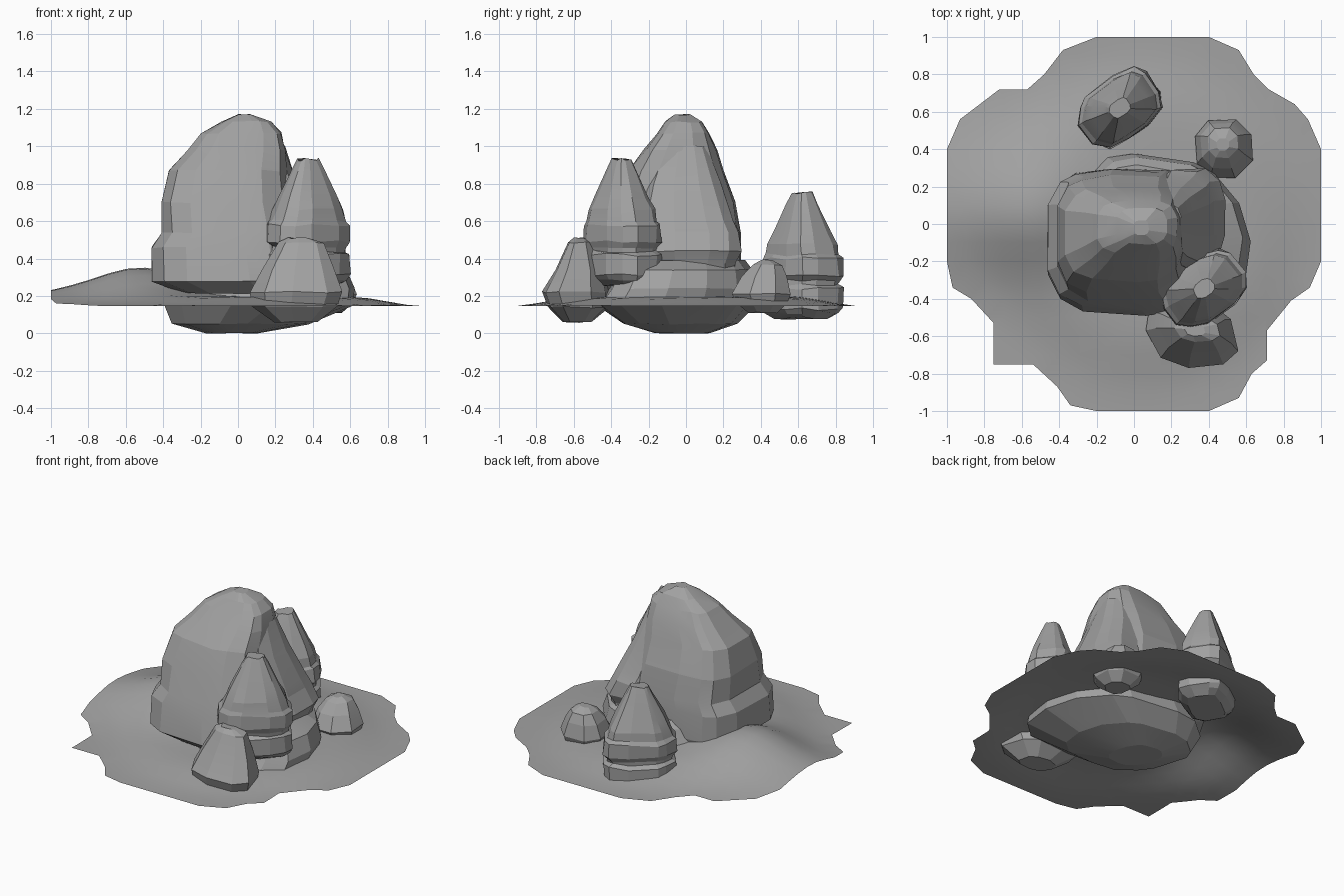
import bpy, bmesh, math, random
from mathutils import Vector

cube = bpy.data.objects.get("Cube")
if cube:
    bpy.data.objects.remove(cube, do_unlink=True)

rng = random.Random(4)

stone = bpy.data.materials.new("stone_grey")
stone.use_nodes = True
grey = (0.36, 0.36, 0.36, 1)
stone.diffuse_color = grey
for node in stone.node_tree.nodes:
    if node.type == 'BSDF_PRINCIPLED':
        node.inputs["Base Color"].default_value = grey


def finish(name, bm, angle):
    mesh = bpy.data.meshes.new(name)
    bm.to_mesh(mesh)
    bm.free()
    mesh.materials.append(stone)
    obj = bpy.data.objects.new(name, mesh)
    bpy.context.collection.objects.link(obj)
    bpy.ops.object.select_all(action='DESELECT')
    obj.select_set(True)
    bpy.context.view_layer.objects.active = obj
    bpy.ops.object.shade_smooth_by_angle(angle=math.radians(angle))
    return obj


def power(v, p):
    return math.copysign(abs(v) ** p, v)


def rock(name, rings, sides, square=0.7, rough=0.04, shear=0.0, turn=0.0):
    """Loft chiselled rings, each given as (z, x min, x max, y min, y max)."""
    bm = bmesh.new()
    # Whole columns are pushed in or out, so clefts run down the stone
    column = [1 + rng.uniform(-rough, rough / 3) for _ in range(sides)]
    slip = [rng.uniform(-0.1, 0.1) for _ in range(sides)]
    loops = []
    for z, x0, x1, y0, y1 in rings:
        cx, cy, loop = (x0 + x1) / 2, (y0 + y1) / 2, []
        for i in range(sides):
            a = math.tau * (i + 0.5) / sides + slip[i]
            k = column[i] * (1 + rng.uniform(-rough, rough) / 2)
            dx = power(math.cos(a), square) * (x1 - x0) / 2 * k
            dy = power(math.sin(a), square) * (y1 - y0) / 2 * k
            dx -= shear * dy
            px = dx * math.cos(turn) - dy * math.sin(turn)
            py = dx * math.sin(turn) + dy * math.cos(turn)
            dz = rng.uniform(-rough, rough) * 0.15
            loop.append(bm.verts.new((cx + px, cy + py, max(0, z + dz))))
        loops.append(loop)
    for top, low in zip(loops, loops[1:]):
        for i in range(sides):
            j = (i + 1) % sides
            bm.faces.new((top[i], low[i], low[j], top[j]))
    bm.faces.new(loops[0])
    bm.faces.new(loops[-1][::-1])
    bmesh.ops.recalc_face_normals(bm, faces=bm.faces)
    return finish(name, bm, 10)


# Ground sheet: outline cut into a grid, then raised into a soft mound
outline = [(-.2, 1), (.4, 1), (.56, .93), (.64, .8), (.72, .72), (.86, .64),
           (.93, .56), (1, .4), (1, -.2), (.94, -.34), (.84, -.41), (.71, -.57),
           (.71, -.73), (.63, -.8), (.56, -.93), (.4, -1), (-.2, -1), (-.34, -.97),
           (-.41, -.87), (-.54, -.75), (-.75, -.75), (-.75, -.53), (-.87, -.4),
           (-.97, -.34), (-1, -.2), (-1, .4), (-.93, .56), (-.72, .72),
           (-.57, .72), (-.48, .8), (-.38, .93)]


def ground_height(x, y):
    t = min(1, max(0, (0.95 - math.hypot(x - 0.05, y)) / 0.4))
    swell = 0.05 * t * t * (3 - 2 * t)
    along = math.exp(-((x + 0.56) / (0.56 if x < -0.56 else 0.45)) ** 2)
    across = math.exp(-((y - 0.07) / (0.4 if y > 0.07 else 0.3)) ** 2)
    return 0.145 + swell + 0.16 * along * across


bm = bmesh.new()
bm.faces.new([bm.verts.new((x, y, 0)) for x, y in outline])
bm.normal_update()
for axis in (Vector((1, 0, 0)), Vector((0, 1, 0))):
    for i in range(-9, 10):
        bmesh.ops.bisect_plane(bm, geom=bm.verts[:] + bm.edges[:] + bm.faces[:],
                               dist=1e-5, plane_co=axis * (i / 10 + 0.003), plane_no=axis)
bmesh.ops.triangulate(bm, faces=bm.faces)
bm.normal_update()
for f in bm.faces:
    if f.normal.z < 0:
        f.normal_flip()
for v in bm.verts:
    v.co.z = ground_height(v.co.x, v.co.y)
finish("ground", bm, 60)

# Main boulder with an overhanging foot
rock("main_boulder", [
    (1.17, .0, .08, -.06, .02), (1.13, -.09, .18, -.11, .09),
    (1.07, -.2, .24, -.16, .13), (.98, -.27, .26, -.23, .17),
    (.87, -.37, .27, -.31, .21), (.7, -.41, .29, -.38, .27),
    (.54, -.41, .33, -.43, .3), (.46, -.465, .36, -.46, .31),
    (.28, -.465, .4, -.49, .31), (.21, -.3, .38, -.42, .3)], 14, 0.58, 0.035)

# Stepped shoulder on the left side of the boulder
rock("side_shoulder", [
    (1.0, .05, .25, -.13, .12), (.8, .05, .32, -.21, .2), (.6, .08, .41, -.25, .27),
    (.54, .1, .43, -.26, .3), (.44, .1, .49, -.27, .31), (.38, .1, .46, -.25, .28),
    (.3, .1, .44, -.24, .27)], 12)

# Broad footing, rounded off beneath the ground
rock("footing", [
    (.39, -.18, .46, -.33, .32), (.34, -.24, .57, -.37, .36), (.24, -.28, .61, -.42, .38),
    (.15, -.36, .6, -.48, .38), (.05, -.33, .36, -.34, .28), (0, -.16, .1, -.17, .13)],
     14, 0.82, 0.02, 0.28)

# Layered spires: drop below the tip, half length, half width
layers = [(0, .06, .045), (.06, .09, .07), (.2, .16, .12), (.27, .195, .15),
          (.33, .215, .155), (.35, .24, .165), (.44, .245, .165), (.47, .215, .15),
          (.49, .215, .15), (.51, .24, .17), (.62, .24, .17), (.64, .22, .15),
          (.67, .17, .11)]


def spire(name, x, y, tip):
    rock(name, [(tip - d, x - a, x + a, y - b, y + b) for d, a, b in layers],
         12, 0.72, 0.06, 0, math.radians(38))


spire("front_spire", .375, -.345, .93)
spire("back_spire", -.075, .62, .75)

# Small loose stones
rock("front_stone", [
    (.51, .27, .38, -.6, -.53), (.485, .22, .46, -.63, -.5), (.34, .13, .51, -.7, -.44),
    (.22, .07, .55, -.77, -.41), (.14, .08, .52, -.74, -.41), (.06, .2, .42, -.66, -.5)],
     9, 0.75, 0.03, 0.25)
rock("back_stone", [
    (.39, .44, .51, .39, .46), (.365, .39, .56, .35, .52), (.3, .35, .6, .29, .55),
    (.21, .32, .64, .24, .57), (.16, .34, .62, .27, .55), (.11, .4, .56, .33, .49)],
     8, 0.85, 0.03)
